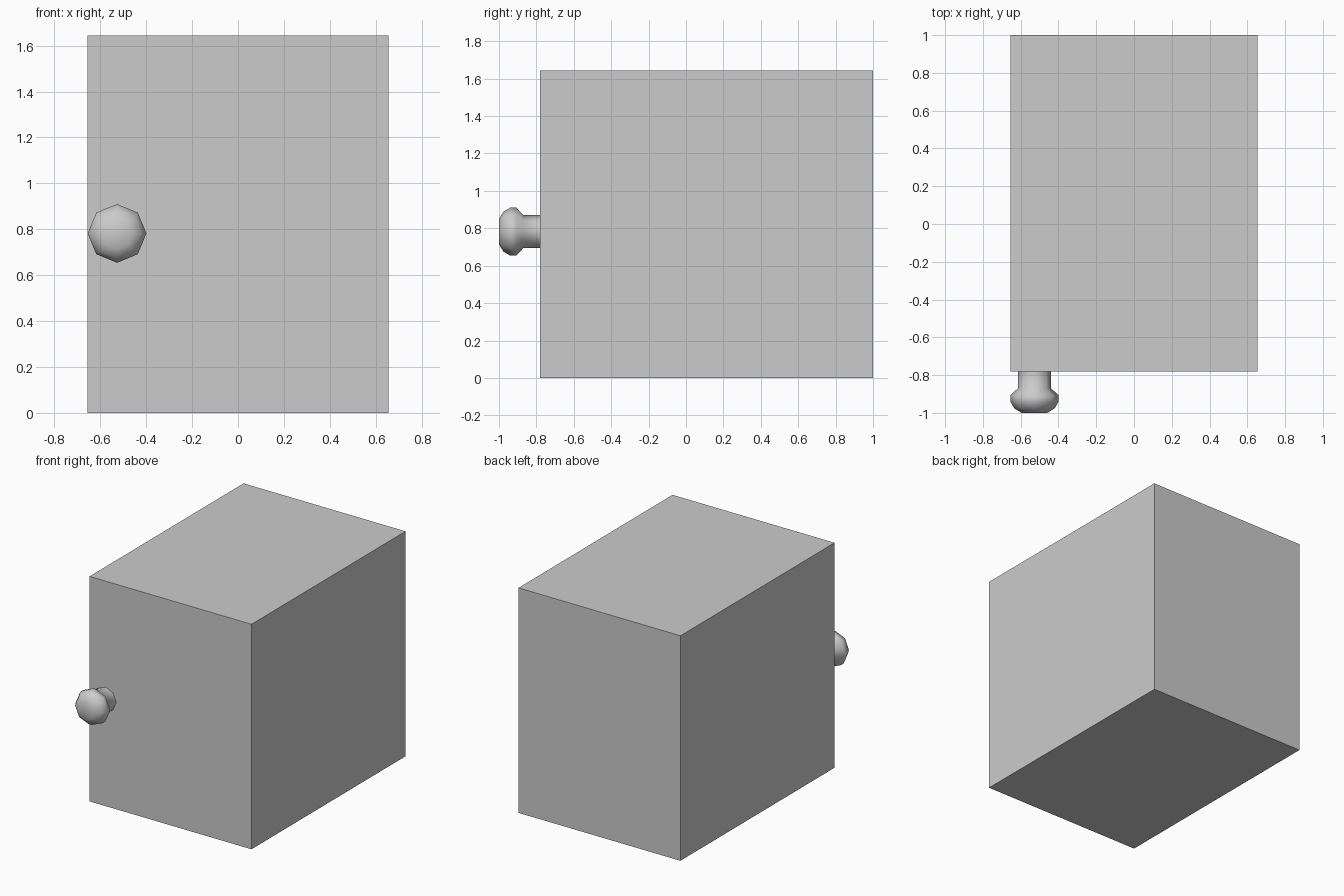
import bpy, bmesh, math

if "Cube" in bpy.data.objects:
    bpy.data.objects.remove(bpy.data.objects["Cube"])

# Cabinet body: plain closed box
bpy.ops.mesh.primitive_cube_add(size=1, location=(0, 0.11, 0.8225))
body = bpy.context.object
body.name = "cabinet_body"
body.scale = (1.31, 1.78, 1.645)
bpy.ops.object.transform_apply(location=False, rotation=False, scale=True)

# Knob: eight-sided turned profile (radius, y), from the wall outwards
PROFILE = [(0.088, -0.78), (0.088, -0.87), (0.128, -0.907), (0.128, -0.94),
           (0.107, -0.976), (0.068, -1.0)]
SIDES = 8
CX, CZ = -0.527, 0.782

bm = bmesh.new()
rings = []
for r, y in PROFILE:
    angles = [2 * math.pi * i / SIDES for i in range(SIDES)]
    rings.append([bm.verts.new((CX + r * math.cos(a), y, CZ + r * math.sin(a))) for a in angles])
for a, b in zip(rings, rings[1:]):
    for i in range(SIDES):
        j = (i + 1) % SIDES
        bm.faces.new((a[i], a[j], b[j], b[i]))
bm.faces.new(rings[-1])
bmesh.ops.recalc_face_normals(bm, faces=bm.faces)
# The open end sits on the door, so make sure the front cap faces outwards
bm.faces.ensure_lookup_table()
if bm.faces[-1].normal.y > 0:
    bmesh.ops.reverse_faces(bm, faces=bm.faces)

mesh = bpy.data.meshes.new("door_knob")
bm.to_mesh(mesh)
bm.free()
mesh.shade_smooth()
knob = bpy.data.objects.new("door_knob", mesh)
bpy.context.collection.objects.link(knob)
